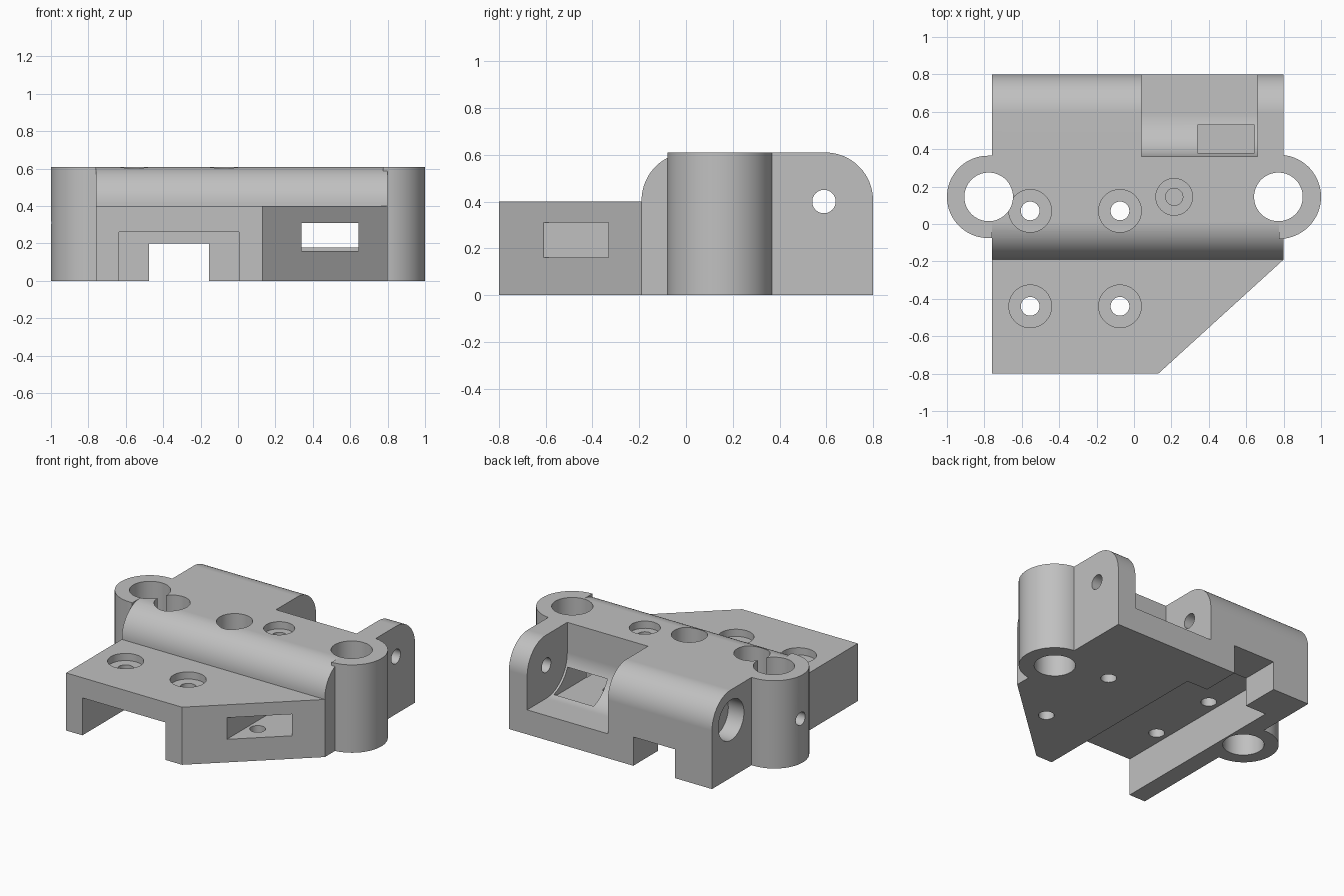
import bpy, bmesh
from math import sin, cos, radians
from mathutils import Vector

if "Cube" in bpy.data.objects:
    bpy.data.objects.remove(bpy.data.objects["Cube"], do_unlink=True)

grey = bpy.data.materials.new("light grey plastic")
grey.use_nodes = True
grey.diffuse_color = (0.53, 0.53, 0.53, 1)
grey.node_tree.nodes["Principled BSDF"].inputs["Base Color"].default_value = (0.53, 0.53, 0.53, 1)

TOP, PLATE = 0.61, 0.4        # block height, front plate height
PIN_Y, PIN_Z = 0.59, 0.4      # hinge pin axis


def arc(cx, cy, r, a0, a1, n=24):
    angles = [radians(a0 + (a1 - a0) * i / n) for i in range(n + 1)]
    return [(cx + r * cos(a), cy + r * sin(a)) for a in angles]


def prism(name, pts, lo, hi, axis="z"):
    """Extrude a 2D outline along z (xy outline) or along x (yz outline)."""
    place = (lambda p, h: (p[0], p[1], h)) if axis == "z" else (lambda p, h: (h, p[0], p[1]))
    bm = bmesh.new()
    face = bm.faces.new([bm.verts.new(place(p, lo)) for p in pts])
    ext = bmesh.ops.extrude_face_region(bm, geom=[face])
    move = Vector(place((0, 0), hi - lo))
    bmesh.ops.translate(bm, vec=move, verts=[v for v in ext["geom"] if isinstance(v, bmesh.types.BMVert)])
    bmesh.ops.recalc_face_normals(bm, faces=bm.faces)
    mesh = bpy.data.meshes.new(name)
    bm.to_mesh(mesh)
    bm.free()
    mesh.materials.append(grey)
    ob = bpy.data.objects.new(name, mesh)
    bpy.context.collection.objects.link(ob)
    return ob


def box(name, x0, x1, y0, y1, z0, z1):
    return prism(name, [(x0, y0), (x1, y0), (x1, y1), (x0, y1)], z0, z1)


def rod(name, u, v, r, lo, hi, axis="z"):
    return prism(name, arc(u, v, r, 0, 360, 64)[:-1], lo, hi, axis)


def combine(target, tool, operation="DIFFERENCE"):
    tool.hide_render = True
    mod = target.modifiers.new("combine", "BOOLEAN")
    mod.operation, mod.solver, mod.object = operation, "EXACT", tool
    bpy.context.view_layer.objects.active = target
    bpy.ops.object.modifier_apply(modifier=mod.name)
    bpy.data.objects.remove(tool, do_unlink=True)


# Rounded block with the lower front plate, as one side profile
r = 0.205
profile = [(-0.8, 0), (0.8, 0)]
profile += arc(0.8 - r, TOP - r, r, 0, 90)
profile += arc(-0.19 + r, TOP - r, r, 90, 180)
profile += [(-0.19, PLATE), (-0.8, PLATE)]
body = prism("mounting_block", profile, -0.76, 0.8, "x")

# Slanted front corner
combine(body, prism("corner_cut", [(0.063, -0.861), (1.2, -0.9), (0.867, -0.129)], -0.1, 0.5))

# Rod bosses on both sides
for cx, edge, inner, a0, rad in ((-0.78, -0.76, -0.7, 90, 0.22), (0.775, 0.775, 0.7, -90, 0.225)):
    outline = arc(cx, 0.145, rad, a0, a0 + 180, 40)
    y_lo, y_hi = 0.145 - rad, 0.145 + rad
    inside = [(inner, y_hi), (inner, 0.1), (edge, 0.1)]
    if a0 == 90:
        outline += [(edge, y_lo)] + inside[::-1]
    else:
        outline += inside
    combine(body, prism("boss", outline, 0, TOP), "UNION")

# Hinge pocket with a round bottom
pocket = [(0.36, 0.9)] + arc(PIN_Y, PIN_Z, 0.23, 180, 270) + [(0.9, 0.17), (0.9, 0.9)]
combine(body, prism("pocket_cut", pocket, 0.04, 0.66, "x"))

# Channel underneath, slot through the slanted face
cuts = [
    box("channel_wide", -0.635, 0.005, -0.9, 0.53, -0.1, 0.26),
    box("channel_narrow", -0.475, -0.155, 0.4, 0.9, -0.1, 0.2),
    box("slot_cut", 0.34, 0.645, -0.9, 0.53, 0.16, 0.31),
]

# Rod holes through the bosses
for x in (-0.777, 0.772):
    cuts.append(rod("rod_hole", x, 0.145, 0.13, -0.1, 0.8))

# Four counterbored screw holes
for x in (-0.555, -0.075):
    for y in (0.07, -0.44):
        cuts.append(rod("screw_head", x, y, 0.114, 0.35, 0.8))
        cuts.append(rod("screw_hole", x, y, 0.05, 0.1, 0.8))

# Blind hole on top, two small holes from below into the slot
cuts.append(rod("blind_head", 0.215, 0.145, 0.098, 0.56, 0.8))
cuts.append(rod("blind_hole", 0.215, 0.145, 0.046, 0.3, 0.8))
for y in (0.24, -0.37):
    cuts.append(rod("floor_hole", 0.41, y, 0.05, -0.1, 0.2))

# Hinge pin bore with its head recess, set screw hole in the side boss
cuts.append(rod("pin_hole", PIN_Y, PIN_Z, 0.05, -0.9, 0.9, "x"))
cuts.append(rod("pin_head", PIN_Y, PIN_Z, 0.14, -0.9, -0.64, "x"))
cuts.append(rod("set_screw", 0.165, 0.31, 0.045, -1.1, -0.8, "x"))

for cut in cuts:
    combine(body, cut)

# Smooth curves, crisp edges
bpy.ops.object.select_all(action="DESELECT")
body.select_set(True)
bpy.context.view_layer.objects.active = body
bpy.ops.object.shade_smooth_by_angle(angle=radians(30))
weighted = body.modifiers.new("even_shading", "WEIGHTED_NORMAL")
weighted.keep_sharp = True
